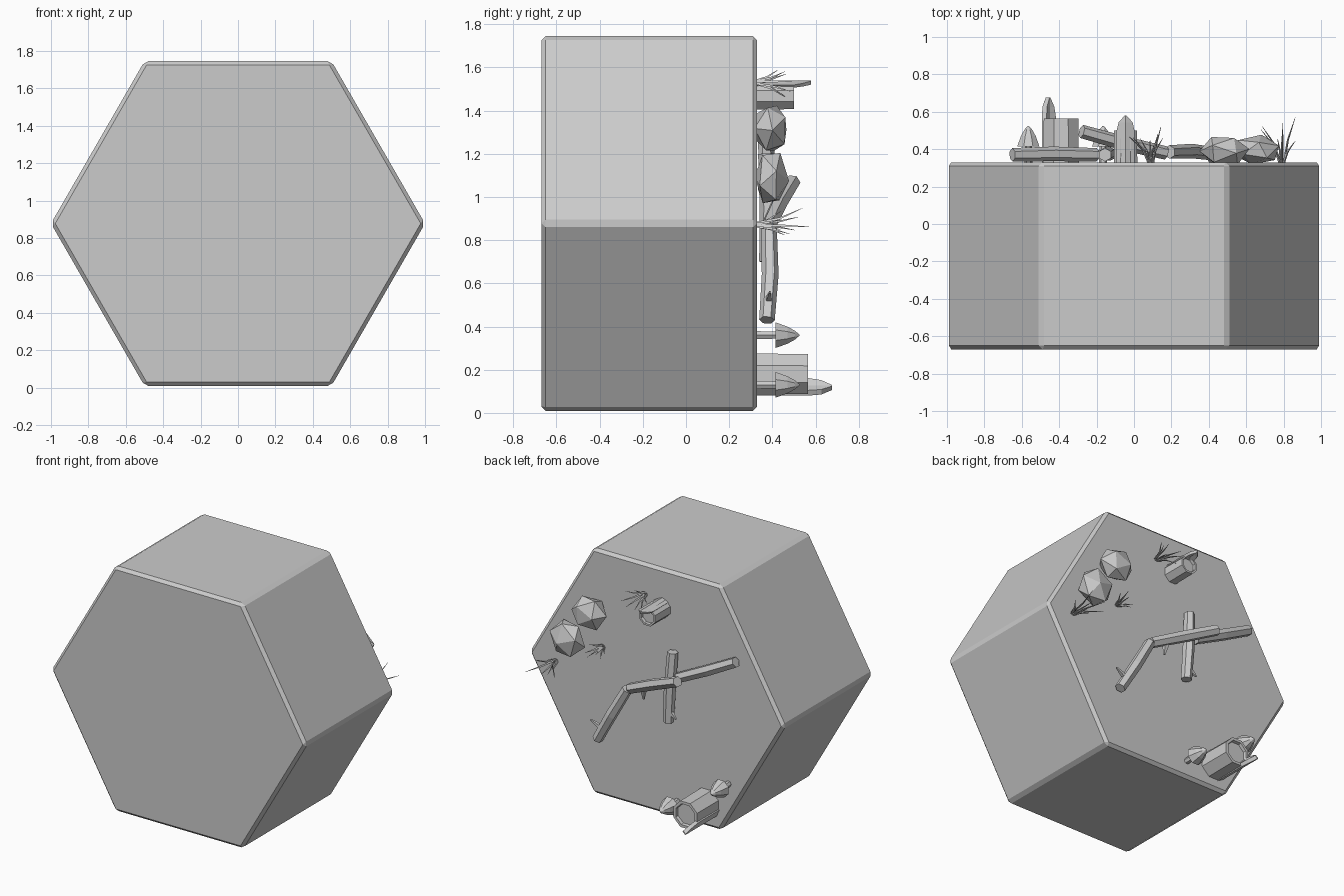
import bpy, bmesh, math, random
from mathutils import Vector, Matrix, Euler

if "Cube" in bpy.data.objects:
    bpy.data.objects.remove(bpy.data.objects["Cube"])

random.seed(4)
FACE = 0.33  # y of the decorated face


def P(x, z, h):
    """Point on the decorated face at height h above it."""
    return Vector((x, FACE + h, z))


def finish(bm, name):
    bmesh.ops.recalc_face_normals(bm, faces=bm.faces)
    me = bpy.data.meshes.new(name)
    bm.to_mesh(me)
    bm.free()
    ob = bpy.data.objects.new(name, me)
    bpy.context.collection.objects.link(ob)
    return ob


def tube(bm, pts, radii, n=6):
    """Faceted tube through points, with capped ends."""
    rings = []
    for i, p in enumerate(pts):
        d = (pts[min(i + 1, len(pts) - 1)] - pts[max(i - 1, 0)]).normalized()
        ref = Vector((1, 0, 0)) if abs(d.y) > 0.7 else Vector((0, 1, 0))
        u = d.cross(ref).normalized()
        v = d.cross(u)
        rings.append([bm.verts.new(p + radii[i] * (math.cos(a) * u + math.sin(a) * v))
                      for a in (2 * math.pi * (k + 0.5) / n for k in range(n))])
    for a, b in zip(rings, rings[1:]):
        for k in range(n):
            bm.faces.new((a[k], a[(k + 1) % n], b[(k + 1) % n], b[k]))
    bm.faces.new(rings[0])
    bm.faces.new(rings[-1])


# Hexagonal tile
bm = bmesh.new()
ends = []
for y in (-0.67, FACE):
    ends.append([bm.verts.new((math.cos(k * math.pi / 3), y,
                               0.8775 + 1.002 * math.sin(k * math.pi / 3))) for k in range(6)])
bm.faces.new(ends[0])
bm.faces.new(ends[1])
for k in range(6):
    bm.faces.new((ends[0][k], ends[0][(k + 1) % 6], ends[1][(k + 1) % 6], ends[1][k]))
tile = finish(bm, "hex_tile")
bev = tile.modifiers.new("edge_bevel", 'BEVEL')
bev.width = 0.02
bev.segments = 1

# Fallen branches with twig stubs
branches = {
    "branch_left": [(-.65, 1.26, .04), (-.43, 1.145, .045), (-.2, 1.03, .04)],
    "branch_middle": [(-.28, 1.07, .165), (-.05, .965, .1), (.17, .86, .05)],
    "branch_right": [(.19, .85, .055), (.31, .64, .06), (.43, .43, .045)],
    "branch_cross": [(-.155, 1.2, .04), (-.14, .95, .05), (-.125, .7, .045)],
}
stubs = {
    "branch_middle": [(.06, .89, .06), (.065, .81, .05)],
    "branch_right": [(.37, .51, .05), (.475, .56, .06)],
    "branch_cross": [(-.13, .79, .05), (-.195, .74, .06)],
}
for name, pts in branches.items():
    bm = bmesh.new()
    tube(bm, [P(*p) for p in pts], [.036, .039, .036])
    if name in stubs:
        tube(bm, [P(*p) for p in stubs[name]], [.024, .006], 4)
    finish(bm, name)

# Rocks
for name, c, s, rot in (("rock_upper", (.48, 1.315, .065), (.135, .085, .12), (.3, .5, .2)),
                        ("rock_lower", (.655, 1.085, .065), (.125, .08, .135), (.7, .1, .6))):
    bm = bmesh.new()
    bmesh.ops.create_icosphere(bm, subdivisions=1, radius=1)
    bmesh.ops.rotate(bm, verts=bm.verts, matrix=Euler(rot).to_matrix())
    for v in bm.verts:
        v.co *= random.uniform(.95, 1.08)
        v.co = P(*c) + Vector(v.co[i] * s[i] for i in range(3))
    finish(bm, name)


# Broken stumps with one tall splinter on the rim
def stump(name, x, z, r, h, ang, spread, tip, n=8):
    bm = bmesh.new()

    def pt(a, rad, ht):
        return P(x + rad * math.cos(a), z + rad * math.sin(a), ht)
    loops = [[bm.verts.new(pt(2 * math.pi * (k + .5) / n, rad, ht)) for k in range(n)]
             for rad, ht in ((r * 1.03, -.01), (r, h), (r * .8, h), (r * .75, h - .02))]
    bm.faces.new(loops[0])
    bm.faces.new(loops[-1])
    for a, b in zip(loops, loops[1:]):
        for k in range(n):
            bm.faces.new((a[k], a[(k + 1) % n], b[(k + 1) % n], b[k]))
    # splinter: curved bark strip that tapers to a point
    strips = []
    for ht, w in ((0, 1), (h, 1), (h + (tip - h) * .55, .75), (tip, .08)):
        strips.append([bm.verts.new(pt(ang + spread * w * s, rad, ht))
                       for s, rad in ((-1, r * 1.06), (0, r * 1.1), (1, r * 1.06),
                                      (1, r * .8), (0, r * .8), (-1, r * .8))])
    bm.faces.new(strips[0])
    bm.faces.new(strips[-1])
    for a, b in zip(strips, strips[1:]):
        for k in range(6):
            bm.faces.new((a[k], a[(k + 1) % 6], b[(k + 1) % 6], b[k]))
    finish(bm, name)


stump("large_stump", -.39, .18, .1, .235, math.radians(222), .5, .347)
stump("small_stump", -.045, 1.468, .066, .17, math.radians(90), .75, .25)

# Mushrooms
for name, x, z in (("mushroom_side", -.565, .36), ("mushroom_low", -.165, .13)):
    bm = bmesh.new()
    tube(bm, [P(x, z, -.01), P(x, z, .1)], [.022, .018])
    tube(bm, [P(x, z, .1), P(x, z, .085), P(x, z, .14), P(x, z, .175), P(x, z, .195)],
         [.02, .064, .043, .022, .003], 8)
    finish(bm, name)

# Grass tufts: thin blades that bend outwards
for i, (x, z, h, n) in enumerate(((.09, 1.53, .19, 8), (.42, 1.07, .13, 8), (.79, .87, .24, 9))):
    bm = bmesh.new()
    for k in range(n):
        a = 2 * math.pi * k / n + random.uniform(-.3, .3)
        lean = random.uniform(.03, .1)
        ht = h * (1 if k == 0 else random.uniform(.45, .9))
        dx, dz = math.cos(a), .7 * math.sin(a)
        pts = [P(x + dx * q, z + dz * q, t * ht)
               for q, t in ((.012, -.02), (.02 + lean * .25, .5), (.02 + lean, 1))]
        tube(bm, pts, [.007, .006, .001], 3)
    finish(bm, f"grass_tuft_{i + 1}")
